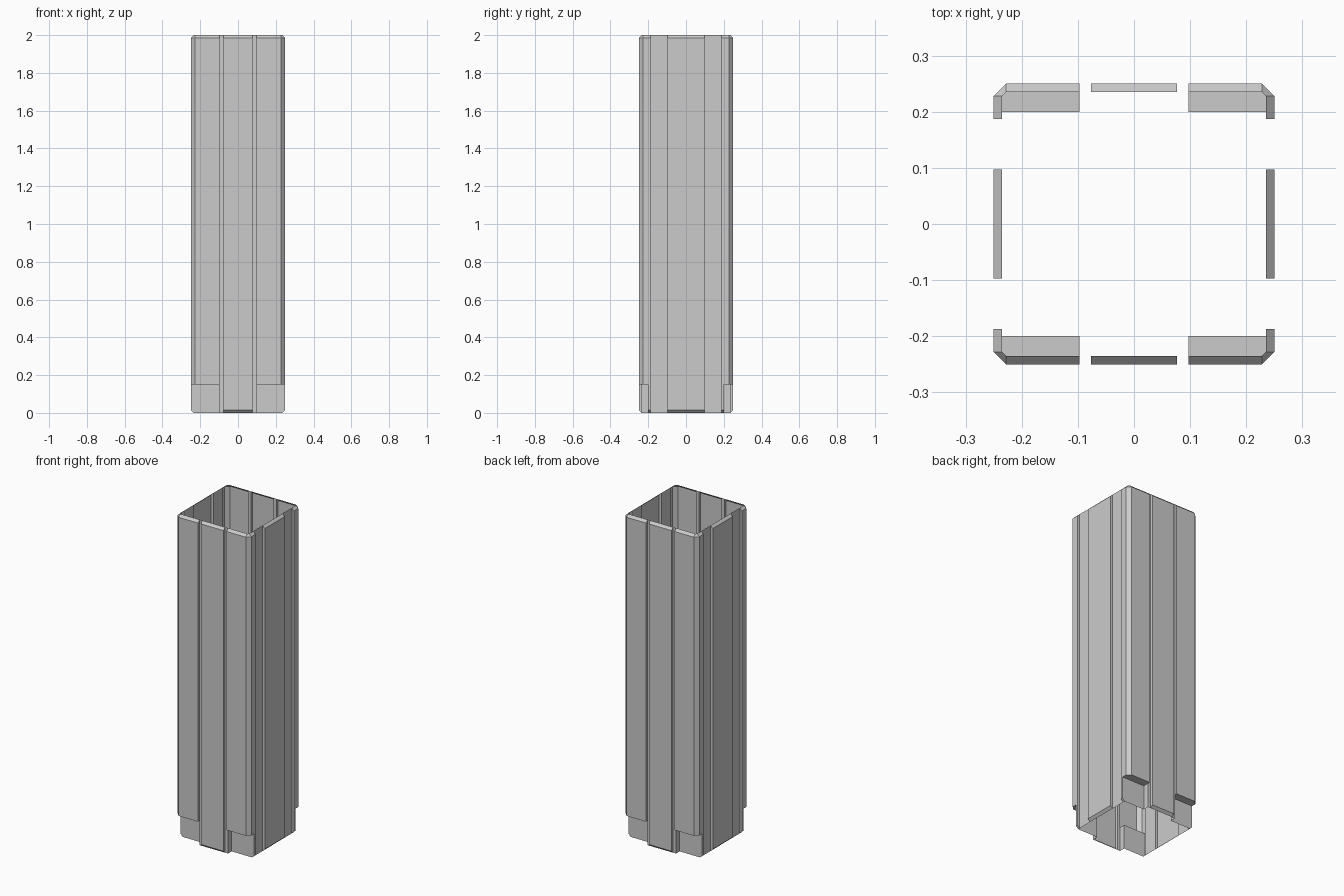
import bpy, bmesh

if "Cube" in bpy.data.objects:
    bpy.data.objects.remove(bpy.data.objects["Cube"])

OUT, IN = 0.25, 0.235      # outer face and recessed / chamfered face
FOOT_Y, FOOT_Z = 0.2, 0.15 # corner feet step back below this height


def finish(name, bm):
    """Make an object from one quarter and mirror it across x and y."""
    bmesh.ops.remove_doubles(bm, verts=bm.verts, dist=1e-5)
    me = bpy.data.meshes.new(name)
    bm.to_mesh(me)
    bm.free()
    ob = bpy.data.objects.new(name, me)
    bpy.context.collection.objects.link(ob)
    mod = ob.modifiers.new("mirror", 'MIRROR')
    mod.use_axis = (True, True, False)
    mod.merge_threshold = 0.0005
    return ob


def sheet(bm, profile, zs):
    """Open wall along a clockwise profile; rims at z=0 and z=2 are chamfered in."""
    rings = []
    for z in zs:
        lim = IN if z in (0, 2) else OUT
        rings.append([bm.verts.new((min(x, lim), min(y, lim), z)) for x, y in profile])
    for lo, hi in zip(rings, rings[1:]):
        for i in range(len(profile) - 1):
            bm.faces.new((lo[i], hi[i], hi[i + 1], lo[i + 1]))


full = (0, 0.015, 1.985, 2)

# front and back centre panels with narrow grooves
bm = bmesh.new()
sheet(bm, [(0, OUT), (0.077, OUT), (0.077, IN), (0.097, IN)], full)
finish("front_back_panels", bm)

# side centre panels with wide recesses
bm = bmesh.new()
sheet(bm, [(IN, 0.187), (IN, 0.097), (OUT, 0.097), (OUT, 0)], full)
finish("side_panels", bm)

# bevelled corner posts with the underside lip above the foot
bm = bmesh.new()
sheet(bm, [(0.097, IN), (0.097, OUT), (0.228, OUT), (OUT, 0.228),
           (OUT, 0.187), (IN, 0.187)], (FOOT_Z, 1.985, 2))
lip = [(0.097, FOOT_Y), (0.097, OUT), (0.228, OUT), (OUT, 0.228), (OUT, FOOT_Y)]
bm.faces.new([bm.verts.new((x, y, FOOT_Z)) for x, y in lip])
bm.normal_update()
for f in bm.faces:
    if f.normal.z > 0.99:
        f.normal_flip()
finish("corner_posts", bm)

# recessed feet under the corners
bm = bmesh.new()
sheet(bm, [(0.097, IN), (0.097, FOOT_Y), (OUT, FOOT_Y), (OUT, 0.187),
           (IN, 0.187)], (0, 0.015, FOOT_Z))
finish("corner_feet", bm)
